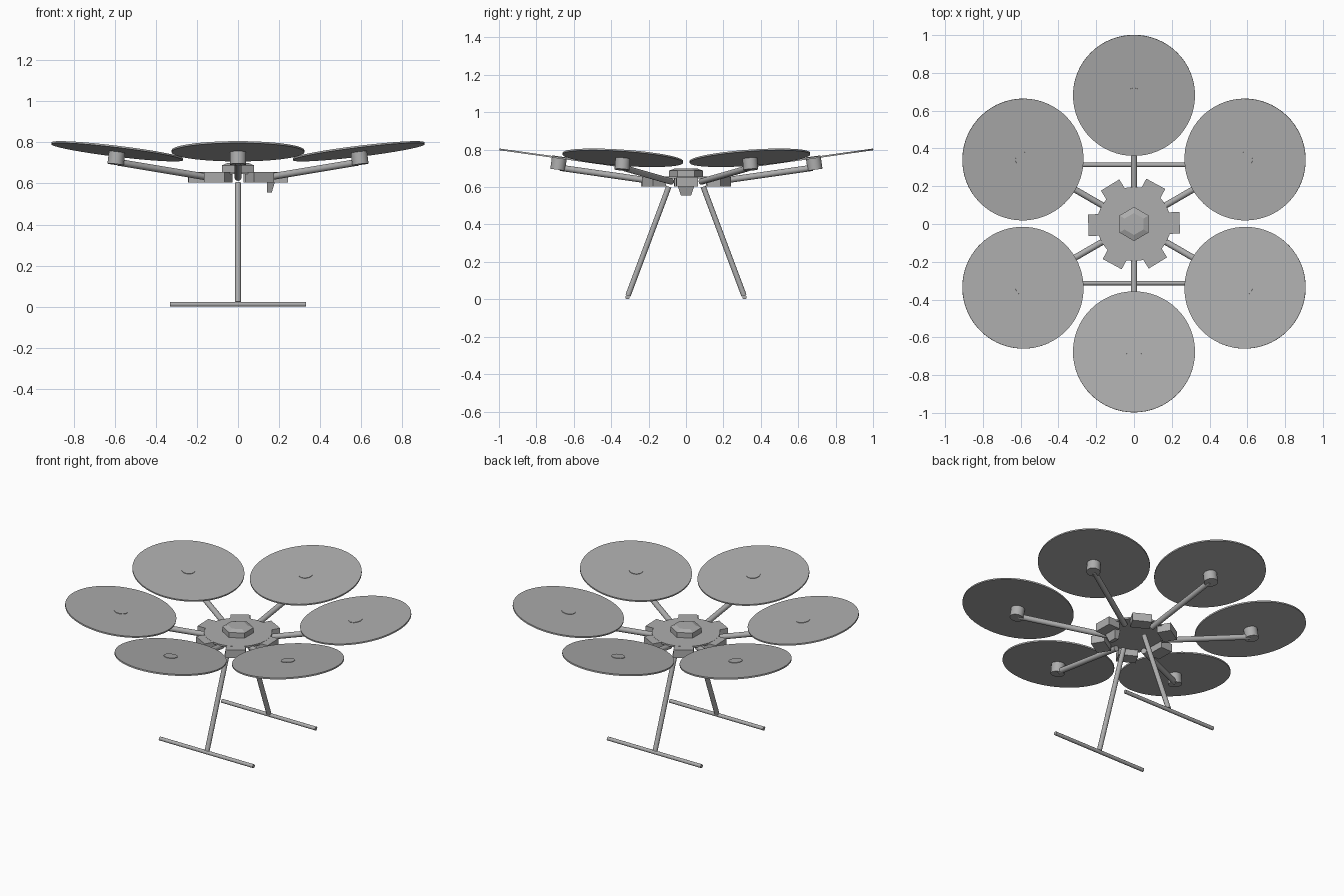
import bpy, bmesh
from math import radians, cos, sin
from mathutils import Matrix, Vector

if "Cube" in bpy.data.objects:
    bpy.data.objects.remove(bpy.data.objects["Cube"])

TILT = radians(8)
IDENT = Matrix.Identity(4)
grey = bpy.data.materials.new("dark_grey")
grey.diffuse_color = (0.42, 0.42, 0.42, 1)
grey.use_nodes = True
grey.node_tree.nodes["Principled BSDF"].inputs["Base Color"].default_value = grey.diffuse_color


def finish(name, bm, smooth=False):
    bmesh.ops.recalc_face_normals(bm, faces=bm.faces)
    me = bpy.data.meshes.new(name)
    bm.to_mesh(me)
    bm.free()
    me.materials.append(grey)
    ob = bpy.data.objects.new(name, me)
    bpy.context.collection.objects.link(ob)
    if smooth:
        bpy.ops.object.select_all(action='DESELECT')
        ob.select_set(True)
        bpy.context.view_layer.objects.active = ob
        bpy.ops.object.shade_smooth_by_angle(angle=radians(35))
    return ob


def cyl(name, mat, r, z0, z1, sides, smooth=True):
    bm = bmesh.new()
    m = mat @ Matrix.Translation((0, 0, (z0 + z1) / 2))
    bmesh.ops.create_cone(bm, cap_ends=True, segments=sides, radius1=r,
                          radius2=r, depth=z1 - z0, matrix=m)
    return finish(name, bm, smooth)


def rod(name, a, b, r, sides=20):
    a, b = Vector(a), Vector(b)
    rot = (b - a).to_track_quat('Z', 'Y').to_matrix().to_4x4()
    return cyl(name, Matrix.Translation(a) @ rot, r, 0, (b - a).length, sides)


def box(name, mat, lo, hi, taper=None):
    lo, hi = Vector(lo), Vector(hi)
    bm = bmesh.new()
    bmesh.ops.create_cube(bm, size=1)
    for v in bm.verts:
        low = v.co.z < 0
        v.co = Vector([(lo[i] + hi[i]) / 2 + v.co[i] * (hi[i] - lo[i]) for i in range(3)])
        if taper and low:
            v.co.y *= taper
            v.co.x = lo.x + (v.co.x - lo.x) * taper
    bmesh.ops.transform(bm, matrix=mat, verts=bm.verts)
    return finish(name, bm)


# six arms with motors and rotor discs
for i in range(6):
    spin = Matrix.Translation((0, 0.002, 0)) @ Matrix.Rotation(radians(30 + 60 * i), 4, 'Z')
    rod(f"arm_{i+1}", spin @ Vector((0.16, 0, 0.629)), spin @ Vector((0.675, 0, 0.703)), 0.0165)
    hub = spin @ Matrix.Translation((0.679, 0, 0.757)) @ Matrix.Rotation(-TILT, 4, 'Y')
    cyl(f"rotor_disc_{i+1}", hub, 0.323, -0.005, 0.004, 64)
    cyl(f"motor_{i+1}", hub, 0.04, -0.065, 0.007, 28)

# central plate with six blocks around it, turned slightly
cyl("body_plate", IDENT, 0.197, 0.645, 0.656, 24, smooth=False)
for i in range(6):
    m = Matrix.Rotation(radians(60 * i + 1.5), 4, 'Z')
    box(f"body_block_{i+1}", m, (0.16, -0.057, 0.604), (0.242, 0.057, 0.655))

# six-sided top housing with a chamfered lid
bm = bmesh.new()
rings = []
for r, z in ((0.09, 0.65), (0.09, 0.688), (0.058, 0.70)):
    rings.append([bm.verts.new((r * cos(radians(30 + 60 * k)), r * sin(radians(30 + 60 * k)), z))
                  for k in range(6)])
for lo, hi in zip(rings, rings[1:]):
    for k in range(6):
        bm.faces.new((lo[k], lo[(k + 1) % 6], hi[(k + 1) % 6], hi[k]))
bm.faces.new(rings[0][::-1])
bm.faces.new(rings[-1])
finish("top_housing", bm)

# tapered sensor block under the right side
box("sensor", IDENT, (0.14, -0.045, 0.555), (0.18, 0.045, 0.608), taper=0.6)

# landing legs and skids
for s, side in ((-1, "front"), (1, "back")):
    rod(f"{side}_leg", (0, s * 0.092, 0.602), (0, s * 0.31, 0.02), 0.0145)
    rod(f"{side}_skid", (-0.33, s * 0.313, 0.0115), (0.33, s * 0.313, 0.0115), 0.0115)
